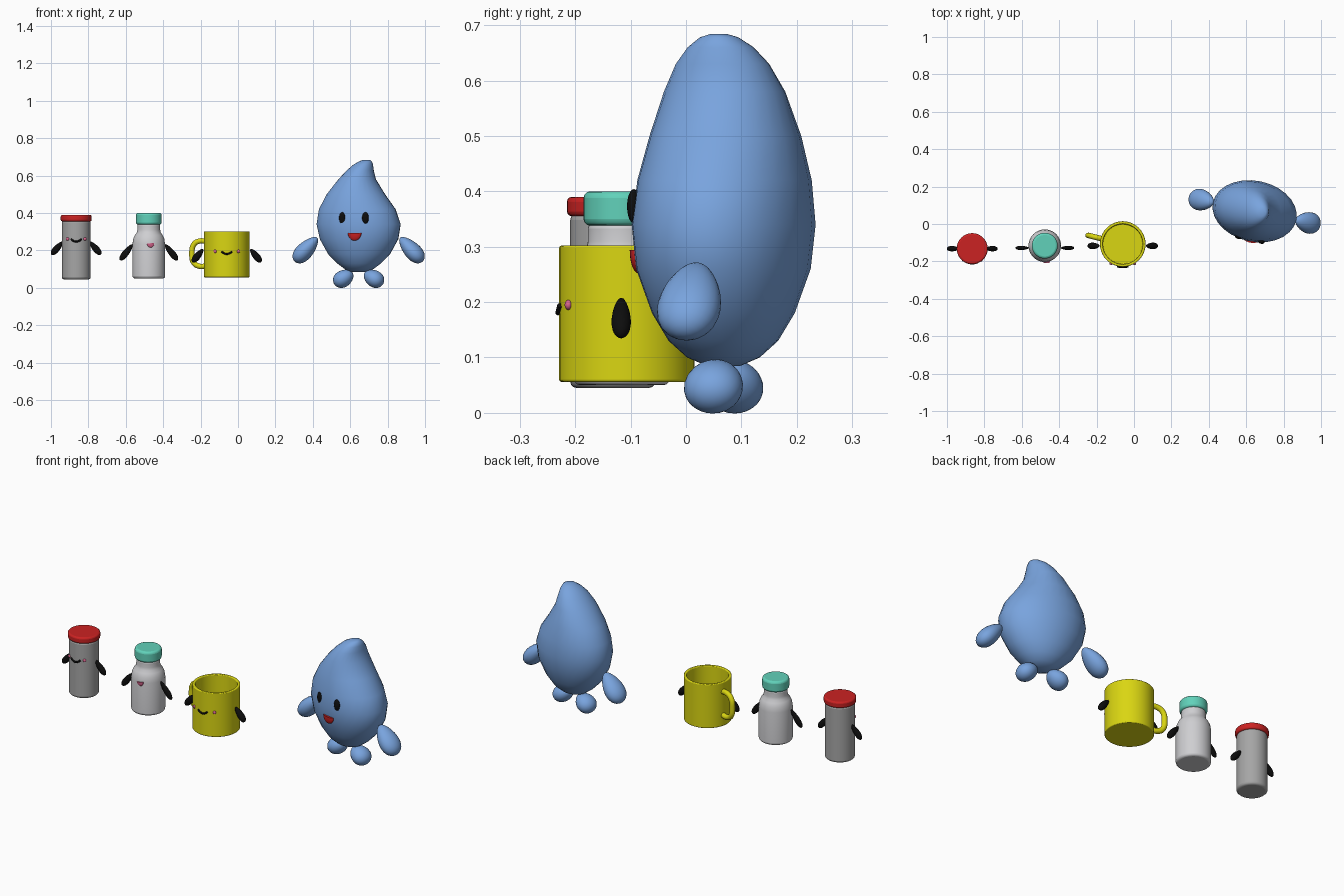
import bpy, bmesh, math
from mathutils import Matrix, Vector

cube = bpy.data.objects.get("Cube")
if cube:
    bpy.data.objects.remove(cube, do_unlink=True)


def material(name, r, g, b):
    m = bpy.data.materials.new(name)
    m.use_nodes = True
    m.diffuse_color = (r, g, b, 1)
    m.node_tree.nodes["Principled BSDF"].inputs["Base Color"].default_value = (r, g, b, 1)
    return m


BLUE = material("sky_blue", 0.19, 0.37, 0.73)
YELLOW = material("yellow", 0.70, 0.67, 0.006)
RED = material("red", 0.60, 0.016, 0.016)
TEAL = material("teal", 0.12, 0.64, 0.49)
WHITE = material("off_white", 0.62, 0.62, 0.64)
GREY = material("grey", 0.38, 0.38, 0.38)
BLACK = material("black", 0.004, 0.004, 0.004)
PINK = material("pink", 0.68, 0.13, 0.27)


def finish(obj, angle=40):
    bpy.ops.object.select_all(action="DESELECT")
    obj.select_set(True)
    bpy.context.view_layer.objects.active = obj
    if obj.type == "CURVE":
        bpy.ops.object.convert(target="MESH")
        obj = bpy.context.object
    bpy.ops.object.shade_smooth_by_angle(angle=math.radians(angle))
    return obj


def mesh_object(name, bm, mat, frame, angle=40):
    bmesh.ops.recalc_face_normals(bm, faces=bm.faces)
    me = bpy.data.meshes.new(name)
    bm.to_mesh(me)
    bm.free()
    me.materials.append(mat)
    obj = bpy.data.objects.new(name, me)
    obj.matrix_world = frame
    bpy.context.collection.objects.link(obj)
    return finish(obj, angle)


def rings_object(name, rings, mat, frame, angle=40):
    """Skin a stack of equal rings of points and cap both ends."""
    bm = bmesh.new()
    loops = [[bm.verts.new(p) for p in ring] for ring in rings]
    n = len(loops[0])
    for low, high in zip(loops, loops[1:]):
        for i in range(n):
            j = (i + 1) % n
            bm.faces.new((low[i], low[j], high[j], high[i]))
    bm.faces.new(loops[0][::-1])
    bm.faces.new(loops[-1])
    return mesh_object(name, bm, mat, frame, angle)


def lathe(name, profile, mat, frame, bevel, n=40):
    turn = [math.tau * i / n for i in range(n)]
    rings = [[(r * math.cos(a), r * math.sin(a), z) for a in turn] for r, z in profile]
    obj = rings_object(name, rings, mat, frame)
    mod = obj.modifiers.new("soft_edges", "BEVEL")
    mod.width, mod.segments = bevel, 3
    mod.limit_method, mod.angle_limit = "ANGLE", math.radians(50)
    return obj


def blob(name, center, direction, size, mat, frame, taper=0.0, half=False):
    """Ellipsoid along a direction in the XZ plane; taper fattens its far end."""
    bm = bmesh.new()
    bmesh.ops.create_uvsphere(bm, u_segments=24, v_segments=16, radius=1)
    if half:
        bmesh.ops.bisect_plane(bm, geom=bm.verts[:] + bm.edges[:] + bm.faces[:],
                               plane_co=(0, 0, 0), plane_no=(0, 0, 1), clear_outer=True)
        bmesh.ops.holes_fill(bm, edges=[e for e in bm.edges if e.is_boundary])
    axis = Vector((direction[0], 0, direction[1])).normalized()
    side = Vector((0, 1, 0)).cross(axis)
    for v in bm.verts:
        k = 1 + taper * v.co.z
        x, y, z = v.co.x * size[0] * k, v.co.y * size[1] * k, v.co.z * size[2]
        v.co = Vector(center) + side * x + Vector((0, y, 0)) + axis * z
    return mesh_object(name, bm, mat, frame)


def pair(name, center, direction, size, mat, frame, taper=0.0):
    for label, s in (("left", 1), ("right", -1)):
        blob(f"{label}_{name}", (s * center[0], center[1], center[2]),
             (s * direction[0], direction[1]), size, mat, frame, taper)


def tube(name, points, radius, mat, frame):
    cu = bpy.data.curves.new(name, "CURVE")
    cu.dimensions, cu.bevel_depth, cu.bevel_resolution = "3D", radius, 3
    cu.use_fill_caps = True
    sp = cu.splines.new("BEZIER")
    sp.bezier_points.add(len(points) - 1)
    for bp, p in zip(sp.bezier_points, points):
        bp.co = p
        bp.handle_left_type = bp.handle_right_type = "AUTO"
    cu.materials.append(mat)
    obj = bpy.data.objects.new(name, cu)
    obj.matrix_world = frame
    bpy.context.collection.objects.link(obj)
    return finish(obj)


def smiling_face(name, r, z, cheek, frame):
    path = []
    for i in range(-3, 4):
        x = 0.028 * i / 3
        path.append((x, -math.sqrt(r * r - x * x) - 0.002, z + 0.013 * (i / 3) ** 2))
    tube(name + "_smile", path, 0.005, BLACK, frame)
    pair(name + "_cheek", (cheek, -math.sqrt(r * r - cheek * cheek), z + 0.014), (0, 1),
         (0.009, 0.007, 0.009), PINK, frame)


# Red-capped tube
jar = Matrix.Translation((-0.865, -0.132, 0))
lathe("tube_body", [(0.077, 0.045), (0.077, 0.36)], GREY, jar, 0.012)
lathe("tube_cap", [(0.083, 0.355), (0.083, 0.39)], RED, jar, 0.009)
smiling_face("tube", 0.077, 0.247, 0.046, jar)
pair("tube_arm", (0.102, 0, 0.212), (0.66, -0.75), (0.017, 0.014, 0.046), BLACK, jar, 0.25)

# Teal-capped bottle
bottle = Matrix.Translation((-0.477, -0.116, 0))
lathe("bottle_body", [(0.087, 0.05), (0.087, 0.235), (0.083, 0.262), (0.074, 0.282),
                      (0.064, 0.295), (0.061, 0.31), (0.061, 0.345)], WHITE, bottle, 0.012)
lathe("bottle_cap", [(0.069, 0.338), (0.069, 0.40)], TEAL, bottle, 0.012)
blob("bottle_mouth", (0.009, -0.085, 0.238), (-0.15, 1), (0.02, 0.008, 0.023), PINK, bottle, half=True)
pair("bottle_arm", (0.12, -0.012, 0.19), (0.62, -0.78), (0.017, 0.011, 0.054), BLACK, bottle, 0.25)

# Mug
mug = Matrix.Translation((-0.06, -0.107, 0))
lathe("mug_body", [(0.122, 0.056), (0.122, 0.302), (0.107, 0.302), (0.107, 0.075)],
      YELLOW, mug, 0.004)
tube("mug_handle", [(r, 0, z) for r, z in ((0.112, 0.248), (0.15, 0.25), (0.181, 0.232), (0.192, 0.183),
                                           (0.181, 0.133), (0.15, 0.115), (0.112, 0.117))],
     0.0145, YELLOW, mug @ Matrix.Rotation(math.radians(166), 4, "Z"))
smiling_face("mug", 0.122, 0.181, 0.062, mug)
pair("mug_arm", (0.155, -0.01, 0.172), (0.64, -0.77), (0.018, 0.017, 0.045), BLACK, mug, 0.25)

# Droplet body: height, left edge, right edge, half depth
drop = Matrix.Translation((0.645, 0.068, 0)) @ Matrix.Rotation(math.radians(-12), 4, "Z")
sections = [
    (0.085, -0.04, 0.04, 0.03), (0.10, -0.075, 0.08, 0.065), (0.13, -0.115, 0.12, 0.098),
    (0.18, -0.165, 0.17, 0.127), (0.26, -0.21, 0.215, 0.155), (0.34, -0.228, 0.228, 0.163),
    (0.42, -0.215, 0.20, 0.155), (0.50, -0.172, 0.142, 0.136), (0.58, -0.108, 0.092, 0.11),
    (0.63, -0.06, 0.08, 0.085), (0.66, -0.025, 0.077, 0.06), (0.678, 0.008, 0.07, 0.035),
    (0.684, 0.025, 0.06, 0.015)]
rings = []
for z, x0, x1, d in sections:
    turn = [math.tau * i / 28 for i in range(28)]
    rings.append([((x0 + x1) / 2 + (x1 - x0) / 2 * math.cos(a), d * math.sin(a), z) for a in turn])
rings_object("droplet_body", rings, BLUE, drop, 80)

# Droplet limbs and face
pair("droplet_arm", (0.288, 0, 0.204), (0.69, -0.72), (0.044, 0.056, 0.088), BLUE, drop, 0.25)
pair("droplet_foot", (0.083, 0, 0.05), (0.85, -0.53), (0.045, 0.053, 0.058), BLUE, drop, 0.12)
for label, x in (("left", 0.069), ("right", -0.057)):
    blob(label + "_eye", (x, -0.151, 0.373), (0, 1), (0.018, 0.012, 0.031), BLACK, drop)
blob("droplet_mouth", (0.011, -0.155, 0.294), (0, 1), (0.037, 0.014, 0.042), RED, drop, half=True)
